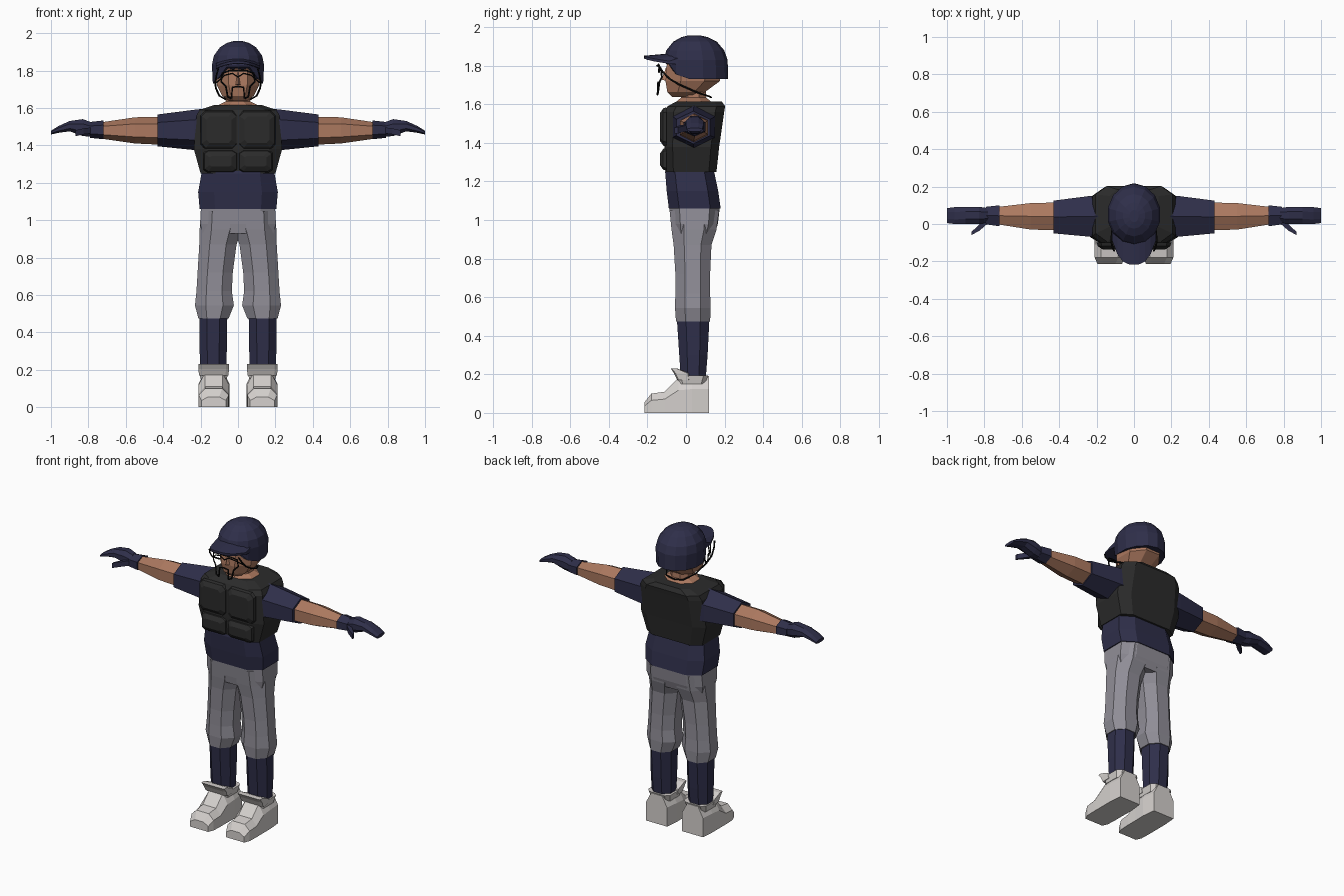
import bpy, bmesh, math


def material(name, r, g, b):
    m = bpy.data.materials.new(name)
    m.diffuse_color = (r, g, b, 1)
    return m


NAVY = material("navy", 0.028, 0.028, 0.068)
BLACK = material("vest black", 0.024, 0.024, 0.024)
GREY = material("trouser grey", 0.28, 0.27, 0.31)
SKIN = material("skin", 0.41, 0.19, 0.115)
WHITE = material("shoe white", 0.66, 0.63, 0.61)
WIRE = material("wire black", 0.004, 0.004, 0.004)


def loft(name, rings, mat, mirror=False):
    """Skin a list of equal-length point rings and cap both ends."""
    bm = bmesh.new()
    rows = [[bm.verts.new(p) for p in r] for r in rings]
    n = len(rows[0])
    for a, b in zip(rows, rows[1:]):
        for i in range(n):
            j = (i + 1) % n
            bm.faces.new((a[i], a[j], b[j], b[i]))
    bm.faces.new(rows[0][::-1])
    bm.faces.new(rows[-1])
    bmesh.ops.recalc_face_normals(bm, faces=bm.faces)
    me = bpy.data.meshes.new(name)
    bm.to_mesh(me)
    bm.free()
    me.materials.append(mat)
    ob = bpy.data.objects.new(name, me)
    bpy.context.collection.objects.link(ob)
    if mirror:
        ob.modifiers.new("mirror", 'MIRROR').use_mirror_merge = False
    return ob


def octagon(a0, a1, b0, b1, c=0.28):
    """Chamfered rectangle in 2D."""
    ca, cb = (a1 - a0) * c, (b1 - b0) * c
    return [(a0 + ca, b0), (a1 - ca, b0), (a1, b0 + cb), (a1, b1 - cb),
            (a1 - ca, b1), (a0 + ca, b1), (a0, b1 - cb), (a0, b0 + cb)]


def stack(name, levels, mat, mirror=False, c=0.28):
    """Levels of (z, x0, x1, y0, y1), lofted upwards."""
    return loft(name, [[(x, y, z) for x, y in octagon(x0, x1, y0, y1, c)]
                       for z, x0, x1, y0, y1 in levels], mat, mirror)


def limb(name, levels, mat):
    """Hexagonal limb along x: levels of (x, y0, y1, z0, z1), point upwards."""
    rings = []
    for x, y0, y1, z0, z1 in levels:
        yc, zc, q = (y0 + y1) / 2, (z0 + z1) / 2, (z1 - z0) / 4
        rings.append([(x, yc, z1), (x, y1, zc + q), (x, y1, zc - q),
                      (x, yc, z0), (x, y0, zc - q), (x, y0, zc + q)])
    return loft(name, rings, mat, True)


# Shoes
rings = []
for y, x0, x1, h in [(-.215, .065, .195, .055), (-.18, .05, .21, .10), (-.11, .047, .212, .11),
                     (-.04, .047, .212, .18), (.03, .045, .212, .19), (.118, .055, .205, .19)]:
    rings.append([(x0, y, 0), (x1, y, 0), (x1, y, h * .65), (x1 - .035, y, h),
                  (x0 + .035, y, h), (x0, y, h * .65)])
loft("shoe", rings, WHITE, True)
stack("shoe_collar", [(.15, .06, .20, -.04, .10), (.195, .05, .21, -.045, .115)], WHITE, True, .15)
stack("shoe_tongue", [(.17, .052, .208, -.045, .02), (.205, .047, .212, -.062, .018),
                      (.23, .047, .212, -.078, -.045)], WHITE, True, .1)

# Socks and trousers
stack("sock", [(.15, .065, .20, -.025, .10), (.30, .06, .205, -.035, .112),
               (.50, .057, .207, -.048, .122)], NAVY, True)
stack("trouser_leg", [(.475, .05, .212, -.052, .125), (.545, .022, .23, -.057, .128),
                      (.62, .033, .222, -.055, .125), (.72, .028, .216, -.055, .125),
                      (.87, .008, .207, -.064, .132), (.95, -.02, .205, -.075, .158),
                      (1.05, -.02, .198, -.085, .172)], GREY, True)
stack("hips", [(.93, -.19, .19, -.07, .15), (.98, -.203, .203, -.078, .165),
               (1.07, -.198, .198, -.087, .176)], GREY, c=.2)

# Shirt body and sleeves
stack("shirt", [(1.06, -.205, .205, -.089, .18), (1.15, -.213, .213, -.10, .167),
                (1.25, -.195, .195, -.108, .146), (1.35, -.19, .19, -.09, .14)], NAVY, c=.2)
limb("sleeve", [(.15, -.07, .155, 1.37, 1.60), (.235, -.068, .15, 1.375, 1.59),
                (.43, -.05, .125, 1.395, 1.565)], NAVY)

# Bare arms
limb("forearm", [(.40, -.033, .115, 1.403, 1.553), (.55, -.03, .112, 1.41, 1.55),
                 (.74, 0, .09, 1.437, 1.522)], SKIN)

# Gloves
limb("glove_cuff", [(.72, -.012, .10, 1.433, 1.533), (.79, -.002, .092, 1.44, 1.525)], NAVY)
loft("glove_hand", [[(x, y, z) for y, z in octagon(y0, y1, z0, z1)] for x, y0, y1, z0, z1 in
                    [(.78, .008, .085, 1.445, 1.522), (.83, 0, .092, 1.45, 1.54),
                     (.90, 0, .092, 1.475, 1.53), (.96, 0, .09, 1.467, 1.503),
                     (1.0, .005, .085, 1.458, 1.478)]], NAVY, True)
loft("glove_thumb", [[(x, y - w, z - .016), (x, y + w, z - .016), (x, y + w, z + .016),
                      (x, y - w, z + .016)] for x, y, z, w in
                     [(.785, .02, 1.48, .02), (.825, -.018, 1.475, .017),
                      (.868, -.05, 1.465, .009)]], NAVY, True)

# Padded vest
stack("vest", [(1.25, -.20, .20, -.105, .158), (1.38, -.236, .236, -.112, .172),
               (1.56, -.222, .222, -.112, .198), (1.59, -.205, .205, -.095, .203),
               (1.615, -.13, .13, -.05, .185)], BLACK, c=.15)
for name, z0, z1, w in [("lower_chest_pad", 1.255, 1.375, .185), ("upper_chest_pad", 1.38, 1.585, .20)]:
    loft(name, [[(x, y, z) for x, z in octagon(.003 + d, w - d, z0 + d, z1 - d, .12)]
                for y, d in [(-.10, 0), (-.118, .006), (-.136, .032)]], BLACK, True)

# Neck and head
stack("neck", [(1.58, -.13, .13, -.06, .14), (1.618, -.10, .10, -.045, .125),
               (1.635, -.065, .065, -.025, .105), (1.72, -.06, .06, -.02, .10)], SKIN)
stack("head", [(1.637, -.05, .05, -.07, .06), (1.665, -.085, .085, -.097, .10),
               (1.72, -.112, .112, -.106, .175), (1.80, -.118, .118, -.10, .185),
               (1.86, -.10, .10, -.07, .16)], SKIN)
loft("nose", [[(-.022, -.09, 1.72), (.022, -.09, 1.72), (0, -.128, 1.728)],
              [(-.008, -.09, 1.79), (.008, -.09, 1.79), (0, -.104, 1.79)]], SKIN)

# Helmet shell, raised over the face
rings = []
for z, rx, y0, y1 in [(None, .138, -.112, .218), (1.83, .143, -.115, .216), (1.88, .132, -.102, .198),
                      (1.925, .098, -.066, .16), (1.948, .06, -.025, .115), (1.957, .025, .01, .075)]:
    ring = []
    for i in range(14):
        a = 2 * math.pi * i / 14
        x, y = rx * math.sin(a), (y0 + y1) / 2 - (y1 - y0) / 2 * math.cos(a)
        low = 1.82 if y < -.07 else 1.755 if y < 0 else 1.732
        ring.append((x, y, z or low))
    rings.append(ring)
loft("helmet", rings, NAVY)

# Helmet brim
rings = []
for i in range(-4, 5):
    t = i / 4
    x, y, drop = .118 * t, -.217 + .13 * abs(t) ** 3, .028 * t * t
    rings.append([(x, -.04, 1.868 - drop), (x, y, 1.852 - drop),
                  (x, y, 1.838 - drop), (x, -.04, 1.835 - drop)])
loft("brim", rings, NAVY)


def wire(name, half, radius):
    """Bent wire, given from the centre line outwards and mirrored."""
    pts = [(-x, y, z) for x, y, z in half[:0:-1]] + half
    cu = bpy.data.curves.new(name, 'CURVE')
    cu.dimensions = '3D'
    cu.bevel_depth, cu.bevel_resolution = radius, 0
    sp = cu.splines.new('POLY')
    sp.points.add(len(pts) - 1)
    for p, q in zip(sp.points, pts):
        p.co = (*q, 1)
    cu.materials.append(WIRE)
    ob = bpy.data.objects.new(name, cu)
    bpy.context.collection.objects.link(ob)
    bpy.ops.object.select_all(action='DESELECT')
    ob.select_set(True)
    bpy.context.view_layer.objects.active = ob
    bpy.ops.object.convert(target='MESH')


# Face guard and strap
wire("guard_top", [(0, -.15, 1.80), (.045, -.148, 1.80), (.085, -.13, 1.785), (.09, -.125, 1.74),
                   (.065, -.138, 1.715), (.055, -.145, 1.66), (.035, -.148, 1.65)], .005)
wire("guard_mouth", [(0, -.145, 1.715), (.03, -.145, 1.71), (.035, -.148, 1.65)], .005)
wire("guard_brow", [(0, -.14, 1.765), (.03, -.14, 1.785), (.07, -.13, 1.775), (.115, -.085, 1.735)], .004)
wire("strap", [(0, .13, 1.637), (.06, .118, 1.642), (.10, .05, 1.665), (.118, -.04, 1.705),
               (.122, -.09, 1.735), (.115, -.125, 1.775), (.105, -.145, 1.81)], .005)
